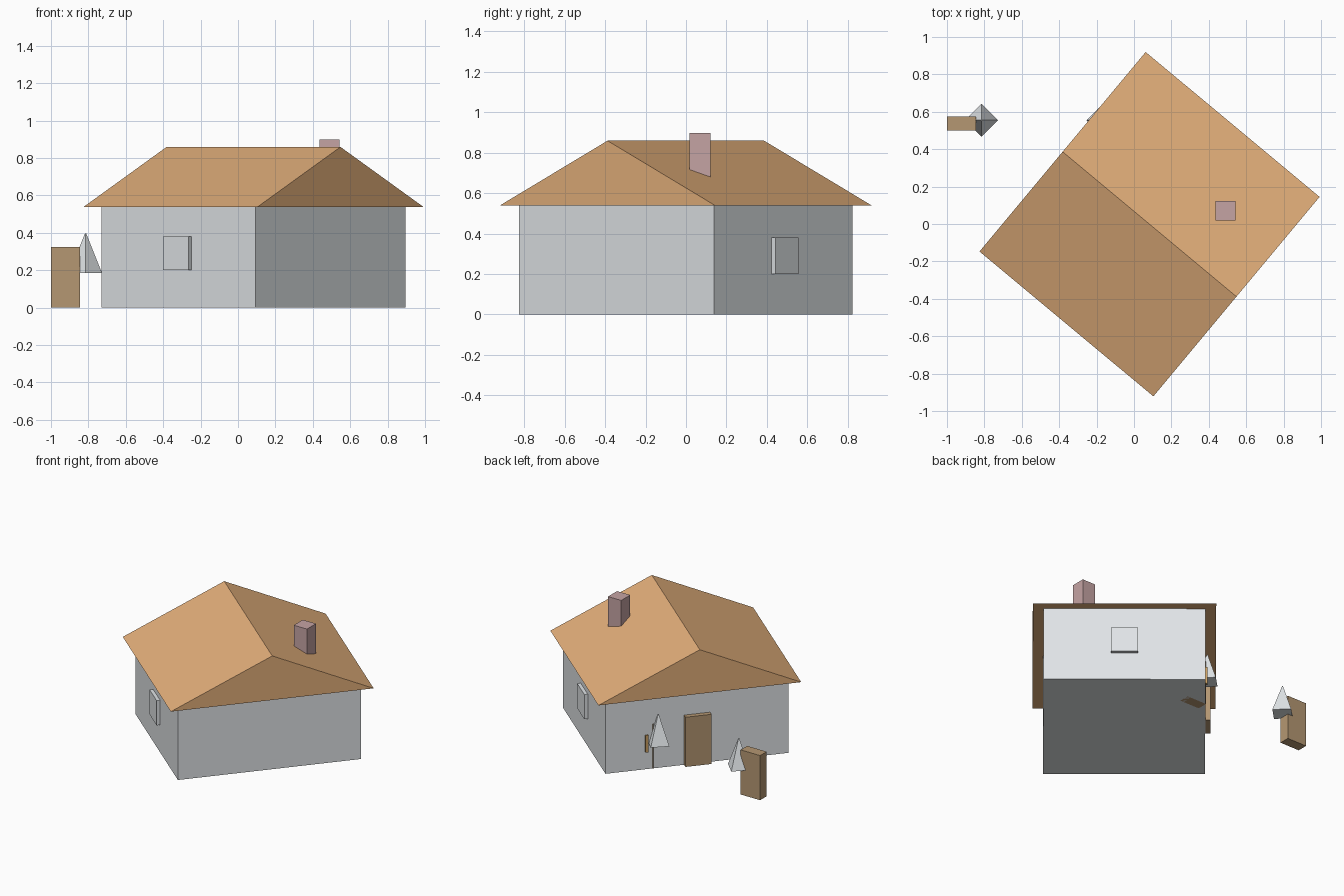
import bpy
import bmesh
from math import radians
from mathutils import Matrix, Vector

cube = bpy.data.objects.get("Cube")
if cube:
    bpy.data.objects.remove(cube, do_unlink=True)


def material(name, r, g, b):
    m = bpy.data.materials.new(name)
    m.use_nodes = True
    m.diffuse_color = (r, g, b, 1)
    m.node_tree.nodes["Principled BSDF"].inputs["Base Color"].default_value = (r, g, b, 1)
    return m


PALE = material("pale_grey", 0.75, 0.78, 0.80)
ROOF = material("roof_tan", 0.77, 0.43, 0.197)
DOOR = material("door_brown", 0.46, 0.31, 0.17)
BRICK = material("chimney_mauve", 0.56, 0.37, 0.37)
AMBER = material("amber_wood", 0.60, 0.35, 0.12)

# The house stands turned about the vertical axis
HOUSE = Matrix.Translation((0.083, -0.001, 0)) @ Matrix.Rotation(radians(-39.8), 4, "Z")
WORLD = Matrix.Identity(4)
HALF_X, HALF_Y, EAVE, RIDGE = 0.535, 0.6265, 0.538, 0.859


def add(name, bm, mat, frame):
    bmesh.ops.recalc_face_normals(bm, faces=bm.faces)
    mesh = bpy.data.meshes.new(name)
    bm.to_mesh(mesh)
    bm.free()
    mesh.materials.append(mat)
    ob = bpy.data.objects.new(name, mesh)
    ob.matrix_world = frame
    bpy.context.collection.objects.link(ob)
    return ob


def box(name, low, high, mat, frame=WORLD):
    low, high = Vector(low), Vector(high)
    bm = bmesh.new()
    place = Matrix.Translation((low + high) / 2) @ Matrix.Diagonal((*(high - low), 1))
    bmesh.ops.create_cube(bm, size=1, matrix=place)
    return add(name, bm, mat, frame)


# Walls
box("walls", (-HALF_X, -HALF_Y, 0), (HALF_X, HALF_Y, EAVE), PALE, HOUSE)

# Gable roof: triangle profile extruded along the ridge
bm = bmesh.new()
length, span = 1.21, 0.694
profile = [(-span, EAVE), (span, EAVE), (0, RIDGE)]
gable = bm.faces.new([bm.verts.new((-length / 2, y, z)) for y, z in profile])
ext = bmesh.ops.extrude_face_region(bm, geom=[gable], use_keep_orig=True)
moved = [v for v in ext["geom"] if isinstance(v, bmesh.types.BMVert)]
bmesh.ops.translate(bm, verts=moved, vec=(length, 0, 0))
add("roof", bm, ROOF, HOUSE)

# Chimney
box("chimney", (0.437, 0.018, 0.56), (0.543, 0.122, 0.898), BRICK)

# Windows on both long-eave walls
for name, side in (("front_window", -1), ("back_window", 1)):
    y = side * HALF_Y
    box(name, (-0.089, y - 0.024, 0.2), (0.089, y + 0.024, 0.38), PALE, HOUSE)

# Door and the small wooden bracket beside it
box("door", (-HALF_X - 0.035, -0.089, 0), (-HALF_X + 0.03, 0.089, 0.362), DOOR, HOUSE)
box("bracket", (-HALF_X - 0.014, 0.335, 0.127), (-HALF_X + 0.03, 0.355, 0.25), AMBER, HOUSE)

# Mirrored pair of posts and four-sided trees
MID = -0.4905
for name, side in (("right", -1), ("left", 1)):
    xs = sorted((MID + side * 0.353, MID + side * 0.5095))
    box(name + "_post", (xs[0], 0.5, 0), (xs[1], 0.575, 0.325), DOOR)
    bm = bmesh.new()
    bmesh.ops.create_cone(bm, cap_ends=True, segments=4, radius1=0.088, radius2=0.003, depth=0.212,
                          matrix=Matrix.Translation((MID + side * 0.3245, 0.555, 0.291)))
    add(name + "_tree", bm, PALE, WORLD)
